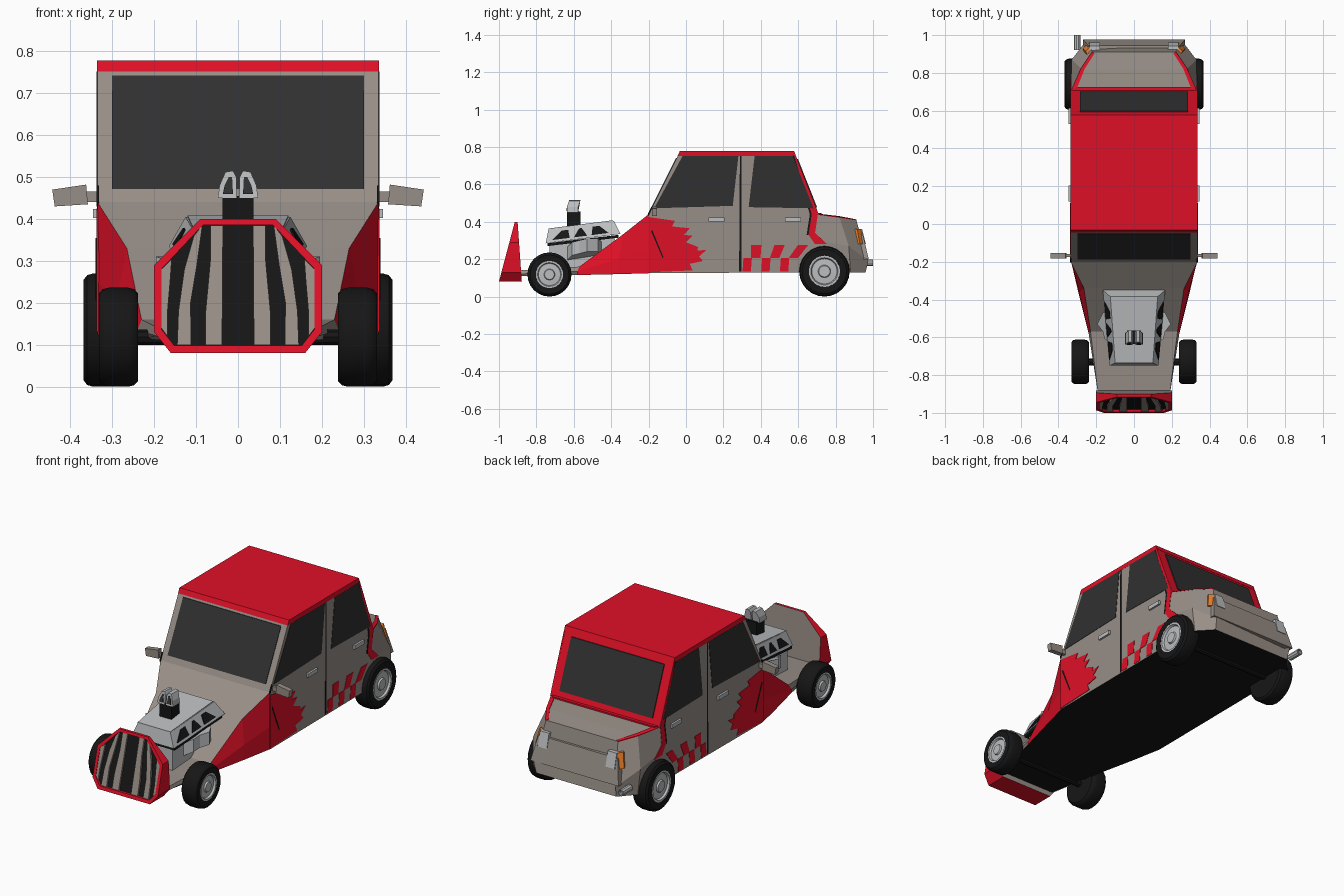
import bpy, bmesh, math
from mathutils import Vector


def mat(name, r, g, b):
    m = bpy.data.materials.new(name)
    m.diffuse_color = (r, g, b, 1)
    return m


BEIGE = mat("beige", .31, .27, .24)
RED = mat("red", .74, .005, .02)
BLACK = mat("black", .008, .008, .008)
GLASS = mat("glass", .03, .03, .03)
SILVER = mat("silver", .5, .51, .52)
ORANGE = mat("orange", .8, .2, .02)


def build(name, verts, faces, mats, idx=None, mirror=False):
    me = bpy.data.meshes.new(name)
    me.from_pydata([tuple(v) for v in verts], [], faces)
    for m in mats:
        me.materials.append(m)
    if idx:
        me.polygons.foreach_set("material_index", idx)
    bm = bmesh.new()
    bm.from_mesh(me)
    bmesh.ops.recalc_face_normals(bm, faces=bm.faces)
    bm.to_mesh(me)
    bm.free()
    ob = bpy.data.objects.new(name, me)
    bpy.context.collection.objects.link(ob)
    if mirror:
        ob.modifiers.new("mirror", 'MIRROR').use_mirror_merge = False
    return ob


def loft(name, loops, mats, pick=lambda i, j: 0, caps=(0, 0), mirror=False):
    n = len(loops[0])
    verts = [p for l in loops for p in l]
    faces, idx = [], []
    for i in range(len(loops) - 1):
        for j in range(n):
            k = (j + 1) % n
            faces.append((i*n + j, i*n + k, (i+1)*n + k, (i+1)*n + j))
            idx.append(pick(i, j))
    faces += [tuple(range(n)), tuple(range(len(verts) - n, len(verts)))]
    return build(name, verts, faces, mats, idx + list(caps), mirror)


def prism(name, pts, vec, m, mirror=False):
    v = Vector(vec)
    a = [Vector(p) for p in pts]
    return loft(name, [a, [p + v for p in a]], [m], mirror=mirror)


def box(name, lo, hi, m, mirror=False):
    (a, b, c), (d, e, f) = lo, hi
    return prism(name, [(a, b, c), (d, b, c), (d, e, c), (a, e, c)], (0, 0, f - c), m, mirror)


def decal(name, yz, m, x=.337):
    # thin panel on both flat sides of the car
    return prism(name, [(x, y, z) for y, z in yz], (-.006, 0, 0), m, True)


def lathe(name, prof, cx, cy, cz, n, m, mirror=True):
    # profile of (x offset, radius) turned round the x axis
    loops = [[(cx + x, cy + r*math.cos(2*math.pi*k/n), cz + r*math.sin(2*math.pi*k/n))
              for k in range(n)] for x, r in prof]
    ob = loft(name, loops, [m], mirror=mirror)
    bpy.context.view_layer.objects.active = ob
    ob.select_set(True)
    bpy.ops.object.shade_smooth_by_angle(angle=math.radians(35))
    ob.select_set(False)
    return ob


# lower body: half sections (bottom, middle, top) lofted from nose to tail
half = [
    [(.17, -.90, .11), (.19, -.90, .12), (.19, -.90, .14)],
    [(.24, -.58, .115), (.24, -.58, .135), (.23, -.57, .16)],
    [(.295, -.36, .12), (.29, -.36, .2), (.265, -.34, .33)],
    [(.335, -.19, .125), (.335, -.19, .25), (.335, -.2, .44)],
    [(.335, .70, .13), (.335, .70, .30), (.335, .70, .44)],
    [(.32, .88, .13), (.33, .87, .27), (.28, .82, .425)],
    [(.245, .96, .13), (.25, .975, .19), (.22, .91, .41)],
]
rings = [h + [(-x, y, z) for x, y, z in reversed(h)] for h in half]
loft("lower_body", rings, [BEIGE, RED, BLACK],
     lambda i, j: 2 if j == 5 else 1 if i in (1, 2) and j != 2 else 0)
# raised band on the tail
prism("tail_band", [(-.243, .945, .335), (.243, .945, .335), (.27, .977, .20), (-.27, .977, .20)],
      (0, -.05, 0), BEIGE)

# cabin and roof
side = [(-.2, .44), (-.043, .755), (.585, .755), (.71, .44)]
loft("cabin", [[(s*.335, y, z) for y, z in side] for s in (-1, 1)], [BEIGE, RED],
     lambda i, j: 1 if j == 2 else 0)
prism("roof", [(-.336, -.045, .752), (-.336, .588, .752), (-.336, .578, .778), (-.336, -.033, .778)],
      (.672, 0, 0), RED)
prism("windscreen", [(-.3, -.188, .472), (0, -.188, .472), (.3, -.188, .472),
                     (.3, -.053, .742), (-.3, -.053, .742)], (0, .008, 0), GLASS)
prism("rear_window", [(-.285, .702, .475), (.285, .702, .475), (.285, .599, .735), (-.285, .599, .735)],
      (0, -.008, 0), GLASS)
prism("rear_sill", [(-.33, .70, .438), (.33, .70, .438), (.31, .725, .438), (-.31, .725, .438)],
      (0, 0, .008), RED)
prism("tail_edge_stripe", [(.335, .70, .442), (.31, .70, .444), (.262, .82, .43), (.208, .905, .414),
                           (.222, .912, .412), (.282, .822, .426)], (0, 0, -.005), RED, True)

# side windows, door gap, handles
decal("front_side_window", [(-.17, .472), (-.018, .752), (.28, .752), (.25, .485)], GLASS)
decal("rear_side_window", [(.335, .478), (.367, .752), (.57, .752), (.682, .472)], GLASS)
decal("door_gap", [(.284, .135), (.296, .135), (.296, .752), (.288, .752)], BLACK, .336)
decal("front_door_gap", [(-.205, .44), (-.185, .48), (-.178, .475), (-.2, .43)], BLACK, .338)
decal("fender_slit", [(-.187, .35), (-.125, .205), (-.12, .21), (-.18, .355)], BLACK, .3395)
for y in (.12, .53):
    box("door_handle", (.33, y, .402), (.346, y + .085, .424), SILVER, True)

# paint: flames, chequers, rear pillar stripe
decal("flame", [(-.2, .13), (-.2, .425), (-.06, .405), (-.075, .375), (.02, .365), (-.01, .33),
                (.035, .325), (0, .29), (.065, .265), (.06, .245), (.11, .25), (.07, .215),
                (.09, .19), (.02, .175), (.035, .14)], RED, .338)
for k in range(3):
    y = .302 + .1*k
    decal("chequer_low", [(y, .135), (y + .045, .135), (y + .05, .205), (y + .005, .205)], RED)
    y += .046
    decal("chequer_high", [(y, .205), (y + .05, .205), (y + .025*k + .055, .275), (y + .025*k, .275)], RED)
decal("rear_pillar_stripe", [(.578, .755), (.588, .752), (.695, .475), (.705, .44), (.69, .34), (.755, .28),
                             (.69, .28), (.655, .33), (.672, .44)], RED, .3365)
decal("rear_door_gap", [(.568, .752), (.578, .755), (.672, .44), (.655, .33), (.645, .33), (.662, .44)],
      BLACK, .3368)

# grille shell: sloped front plane, dark recess, beige back
outer = [(.16, .08), (.2, .13), (.2, .29), (.09, .4)]
inner = [(.152, .098), (.183, .138), (.183, .28), (.083, .386)]


def front_y(z, d=0.0):
    return -1.0 + (z - .08)*.265 + d


def octagon(half_pts, fy):
    full = half_pts + [(-x, z) for x, z in reversed(half_pts)]
    return [(x, fy(z), z) for x, z in full]


loft("grille_shell", [octagon(outer, lambda z: -.878 - (z - .08)*.07), octagon(outer, front_y),
                      octagon(inner, front_y), octagon(inner, lambda z: front_y(z, .014))],
     [BEIGE, RED, BLACK], lambda i, j: 1, (0, 2))
for bar in ([(.038, .1), (.068, .385)], [(.08, .112), None], [(.132, .165), None]):
    if bar[1]:
        xz = [(.038, .1), (.078, .1), (.078, .17), (.066, .3), (.066, .385), (.036, .385)]
    elif bar[0][0] < .1:
        xz = [(.112, .1), (.145, .1), (.142, .18), (.128, .28), (.105, .36), (.085, .385), (.098, .29), (.113, .2)]
    else:
        xz = [(.168, .12), (.183, .14), (.183, .28), (.158, .305), (.162, .25), (.168, .18)]
    prism("grille_bar", [(x, front_y(z, .003), z) for x, z in xz], (0, .012, 0), BEIGE, True)

# engine: sump, side heads, cover with dark side cut-outs
box("engine_block", (-.11, -.73, .14), (.11, -.38, .31), SILVER)
prism("engine_gasket", [(-.13, -.74, .27), (.13, -.74, .27), (.155, -.36, .315), (-.155, -.36, .315)],
      (0, 0, .015), BLACK)
prism("cylinder_head", [(.1, -.64, .19), (.155, -.61, .22), (.165, -.57, .23), (.195, -.53, .24),
                        (.165, -.47, .24), (.1, -.45, .22)], (0, 0, .07), SILVER, True)
lo = [Vector(p) for p in ((.13, -.75, .285), (.165, -.35, .335))]
hi = [Vector(p) for p in ((.1, -.735, .36), (.125, -.385, .405))]
quads = [[Vector((s*p.x, p.y, p.z)) for s, p in ((1, l[0]), (1, l[1]), (-1, l[1]), (-1, l[0]))] for l in (lo, hi)]
loft("engine_cover", quads, [SILVER])
prism("cover_ridge", [(-.1, -.735, .36), (.1, -.735, .36), (.12, -.39, .404), (-.12, -.39, .404)],
      (0, 0, .004), SILVER)
for a, b, c, d in ((.08, .32, .3, .2), (.38, .56, .5, .46), (.62, .85, .76, .66)):
    pts = [lo[0].lerp(lo[1], u).lerp(hi[0].lerp(hi[1], u), v) + Vector((.003, 0, .002))
           for u, v in ((a, .15), (b, .15), (c, .75), (d, .75))]
    prism("cover_opening", pts, (-.006, 0, 0), BLACK, True)

# intake on the engine
box("intake_neck", (-.037, -.635, .36), (.037, -.565, .455), BLACK)
prism("intake_scoop", [(.004, -.637, .45), (.048, -.637, .45), (.044, -.637, .48), (.03, -.625, .512),
                       (.012, -.625, .515), (.004, -.63, .5)], (0, .06, 0), SILVER, True)
prism("scoop_mouth", [(.012, -.641, .46), (.036, -.641, .46), (.032, -.635, .48), (.022, -.63, .5),
                      (.014, -.63, .5)], (0, .01, 0), GLASS, True)

# mirrors
box("mirror_stalk", (.33, -.175, .44), (.365, -.16, .465), BEIGE, True)
prism("mirror", [(.358, -.182, .435), (.437, -.182, .43), (.443, -.182, .47), (.362, -.182, .482)],
      (0, .028, 0), BEIGE, True)

# tail lights and exhaust
prism("tail_light", [(.18, .942, .36), (.235, .942, .36), (.235, .962, .28), (.18, .962, .28)],
      (0, -.04, 0), SILVER, True)
prism("indicator", [(.235, .935, .36), (.256, .915, .36), (.272, .93, .28), (.237, .96, .28)],
      (-.01, -.025, 0), ORANGE, True)
pipe = lathe("exhaust_pipe", [(-.04, .018), (.04, .018), (.04, .013), (.02, .013)], 0, 0, 0, 10, SILVER, False)
pipe.rotation_euler = (0, 0, math.pi/2)
pipe.location = (-.3, .96, .18)

# wheels: centre x, y, radius, half width
for tag, cx, cy, r, w in (("front", .285, -.73, .118, .047), ("rear", .322, .74, .135, .047)):
    lathe(tag + "_tyre", [(-w, r*.62), (-w, r*.88), (-w*.8, r*.97), (-w*.5, r), (w*.5, r), (w*.8, r*.97),
                          (w, r*.88), (w, r*.62), (w*.7, r*.6)], cx, cy, r, 24, BLACK)
    lathe(tag + "_rim", [(-w*.9, r*.62), (w*.98, r*.62), (w*.98, r*.54), (w*.75, r*.5), (w*.8, r*.25),
                         (w*.98, r*.22), (w*.98, r*.1)], cx, cy, r, 24, SILVER)
    lathe(tag + "_axle", [(-cx, .018), (0, .018)], cx, cy, r, 8, BLACK)
